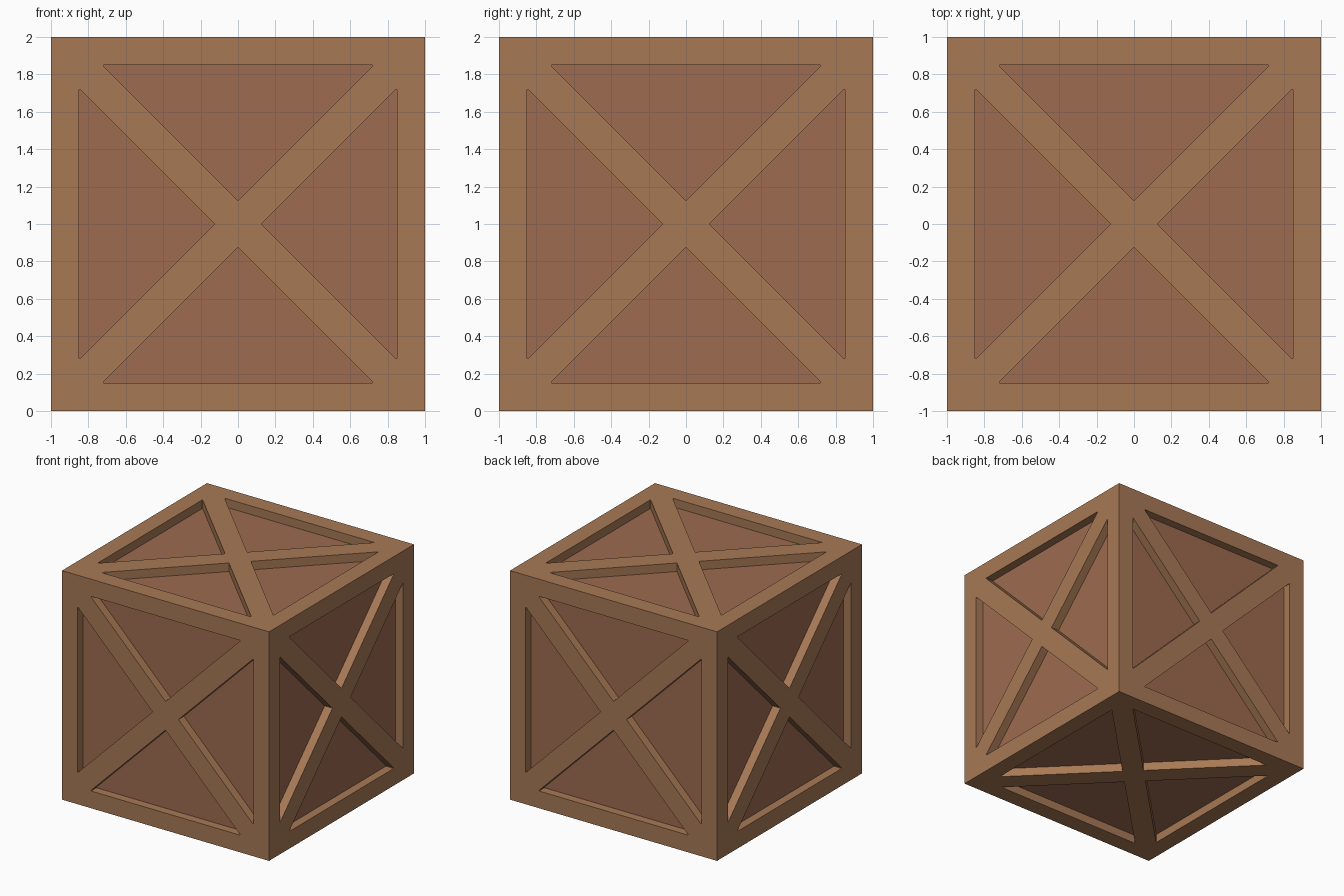
import bpy, bmesh
from math import pi
from mathutils import Matrix, Vector

if "Cube" in bpy.data.objects:
    bpy.data.objects.remove(bpy.data.objects["Cube"])

H = 1.0        # half size of the crate
RIM = 0.85     # inner edge of the border rails
TIP = 0.72     # half length of a triangular opening
APEX = 0.125   # opening apex, measured from the face centre
DEPTH = 0.075  # panel recess


def material(name, rgb):
    m = bpy.data.materials.new(name)
    m.diffuse_color = (*rgb, 1)
    m.use_nodes = True
    m.node_tree.nodes["Principled BSDF"].inputs["Base Color"].default_value = m.diffuse_color
    return m


def add_face(bm, mat, pts):
    bm.faces.new([bm.verts.new(mat @ Vector(p)) for p in pts])


def finish(bm, name, mat):
    bmesh.ops.remove_doubles(bm, verts=bm.verts, dist=1e-4)
    me = bpy.data.meshes.new(name)
    bm.to_mesh(me)
    bm.free()
    me.materials.append(mat)
    ob = bpy.data.objects.new(name, me)
    ob.location.z = H
    bpy.context.collection.objects.link(ob)


# Six orientations of the +z side
sides = [Matrix.Rotation(i * pi / 2, 4, 'X') for i in range(4)]
sides += [Matrix.Rotation(s * pi / 2, 4, 'Y') for s in (1, -1)]

# One triangular opening with slightly blunted tips, counter-clockwise
opening = [(0, APEX), (TIP, TIP + APEX), (TIP, RIM), (-TIP, RIM), (-TIP, TIP + APEX)]

frame, panels = bmesh.new(), bmesh.new()
for side in sides:
    for q in range(4):
        m = side @ Matrix.Rotation(q * pi / 2, 4, 'Z')
        top = [(x, y, H) for x, y in opening]
        low = [(x, y, H - DEPTH) for x, y in opening]
        # Border rail
        add_face(frame, m, [top[3], top[2], (H, H, H), (-H, H, H)])
        # Diagonal brace arm, split along its centre line
        add_face(frame, m, [(0, 0, H), (H, H, H), top[2], top[1], top[0]])
        add_face(frame, m, [(0, 0, H), top[0], top[4], top[3], (-H, H, H)])
        # Opening walls
        for i in range(5):
            j = (i + 1) % 5
            add_face(frame, m, [top[i], top[j], low[j], low[i]])
        # Recessed panel
        add_face(panels, m, low)

finish(frame, "crate_frame", material("frame_wood", (0.39, 0.19, 0.09)))
finish(panels, "crate_panels", material("panel_wood", (0.34, 0.145, 0.08)))
